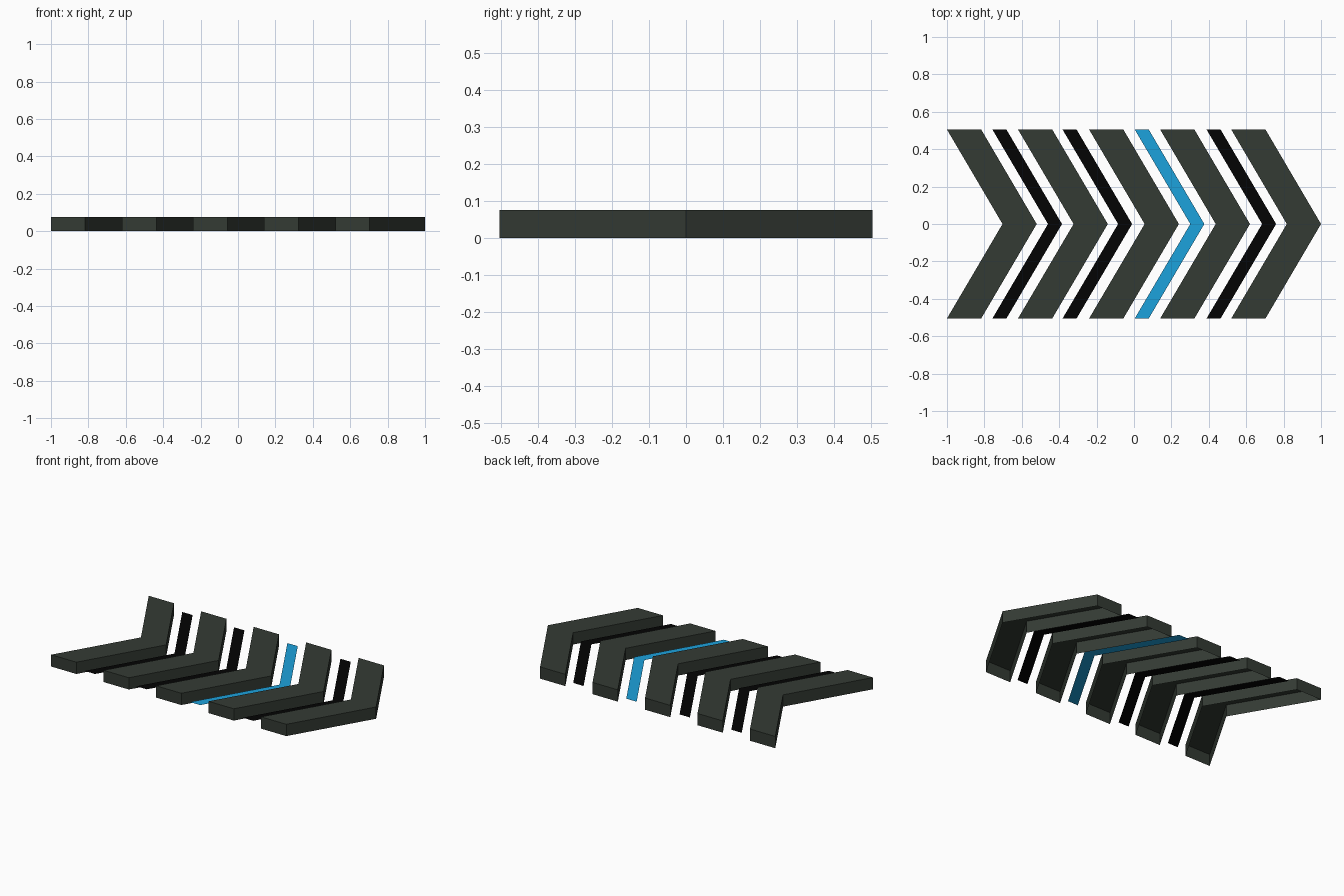
import bpy

if "Cube" in bpy.data.objects:
    bpy.data.objects.remove(bpy.data.objects["Cube"])

HALF_Y = 0.505    # half span of every chevron
SWEEP = 0.297     # how far the tip leads the ends
HEIGHT = 0.077    # height of the thick bars
STRIPE_Z = 0.036  # level of the thin strips


def material(name, rgb):
    m = bpy.data.materials.new(name)
    m.diffuse_color = (*rgb, 1.0)
    m.use_nodes = True
    m.node_tree.nodes["Principled BSDF"].inputs["Base Color"].default_value = m.diffuse_color
    return m


grey = material("dark_grey_green", (0.034, 0.043, 0.034))
black = material("black", (0.001, 0.001, 0.001))
blue = material("bright_blue", (0.012, 0.36, 0.72))


def chevron(name, x, w, mat, top, shell=False):
    """Arrow-shaped strip; a shell also gets walls to the floor, open underneath."""
    outline = [(x, -HALF_Y), (x + w, -HALF_Y), (x + w + SWEEP, 0),
               (x + w, HALF_Y), (x, HALF_Y), (x + SWEEP, 0)]
    verts = [(px, py, top) for px, py in outline]
    faces = [(0, 1, 2, 5), (5, 2, 3, 4)]
    if shell:
        verts += [(px, py, 0) for px, py in outline]
        faces += [(i, i + 6, (i + 1) % 6 + 6, (i + 1) % 6) for i in range(6)]
    mesh = bpy.data.meshes.new(name)
    mesh.from_pydata(verts, [], faces)
    mesh.materials.append(mat)
    mesh.update()
    obj = bpy.data.objects.new(name, mesh)
    bpy.context.collection.objects.link(obj)
    return obj


# Thick raised bars
for i in range(5):
    chevron(f"raised_chevron_{i + 1}", -1 + 0.38 * i, 0.183, grey, HEIGHT, True)

# Thin flat strips between the bars, at about half their height
for i, (x, mat) in enumerate([(-0.757, black), (-0.382, black),
                              (0.004, blue), (0.388, black)]):
    chevron(f"flat_stripe_{i + 1}", x, 0.075, mat, STRIPE_Z)
